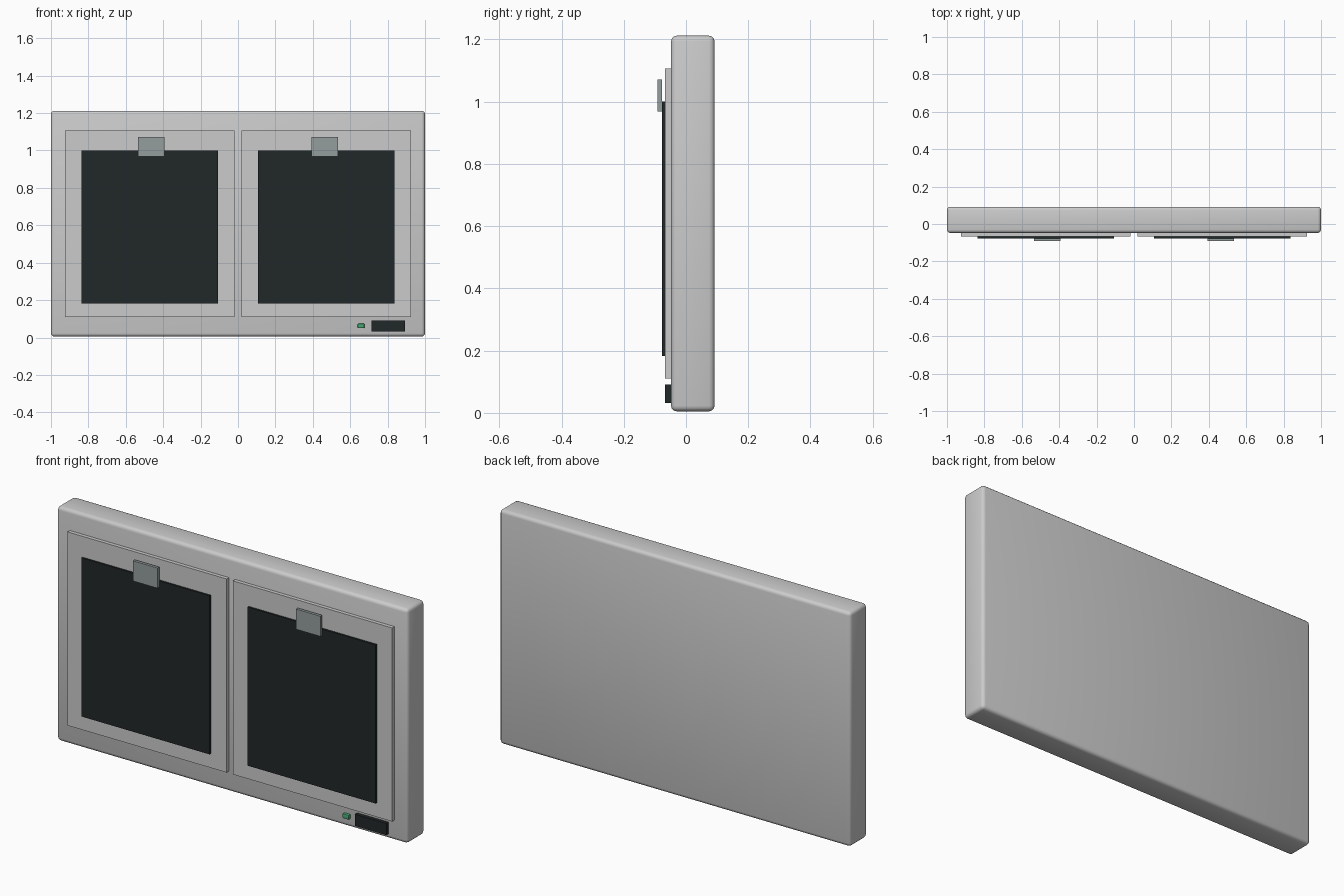
import bpy

if "Cube" in bpy.data.objects:
    bpy.data.objects.remove(bpy.data.objects["Cube"])


def material(name, color):
    m = bpy.data.materials.new(name)
    m.diffuse_color = (*color, 1)
    m.use_nodes = True
    m.node_tree.nodes["Principled BSDF"].inputs["Base Color"].default_value = m.diffuse_color
    return m


def box(name, x, y, z, mat=None, bevel=0.0, segments=2):
    """Box from (min, max) ranges on each axis, with optional rounded edges."""
    ranges = (x, y, z)
    bpy.ops.mesh.primitive_cube_add(size=1, location=[(a + b) / 2 for a, b in ranges])
    ob = bpy.context.object
    ob.name = name
    ob.scale = [b - a for a, b in ranges]
    bpy.ops.object.transform_apply(location=False, rotation=False, scale=True)
    if mat:
        ob.data.materials.append(mat)
    if bevel:
        mod = ob.modifiers.new("Bevel", 'BEVEL')
        mod.width = bevel
        mod.segments = segments
        bpy.ops.object.modifier_apply(modifier=mod.name)
        bpy.ops.object.shade_smooth_by_angle()
    return ob


dark = material("dark_panel", (0.015, 0.02, 0.021))
metal = material("latch_metal", (0.30, 0.34, 0.34))
green = material("indicator_green", (0.06, 0.40, 0.18))

# Main housing
box("housing", (-1, 1), (-0.048, 0.092), (0.005, 1.212), bevel=0.018, segments=3)

# Two mirrored filter bays: frame, dark filter and latch
for side, s in (("left", -1), ("right", 1)):
    def span(a, b):
        return tuple(sorted((s * a, s * b)))
    box(side + "_frame", span(0.018, 0.925), (-0.067, -0.047), (0.11, 1.107))
    box(side + "_filter", span(0.108, 0.838), (-0.077, -0.066), (0.183, 1.0), dark)
    box(side + "_latch", span(0.394, 0.534), (-0.092, -0.077), (0.968, 1.072), metal)

# Control panel and indicator light on the bottom rail
box("control_panel", (0.713, 0.892), (-0.067, -0.047), (0.031, 0.091), dark)
box("indicator_light", (0.64, 0.676), (-0.065, -0.047), (0.05, 0.074), green, bevel=0.004)
